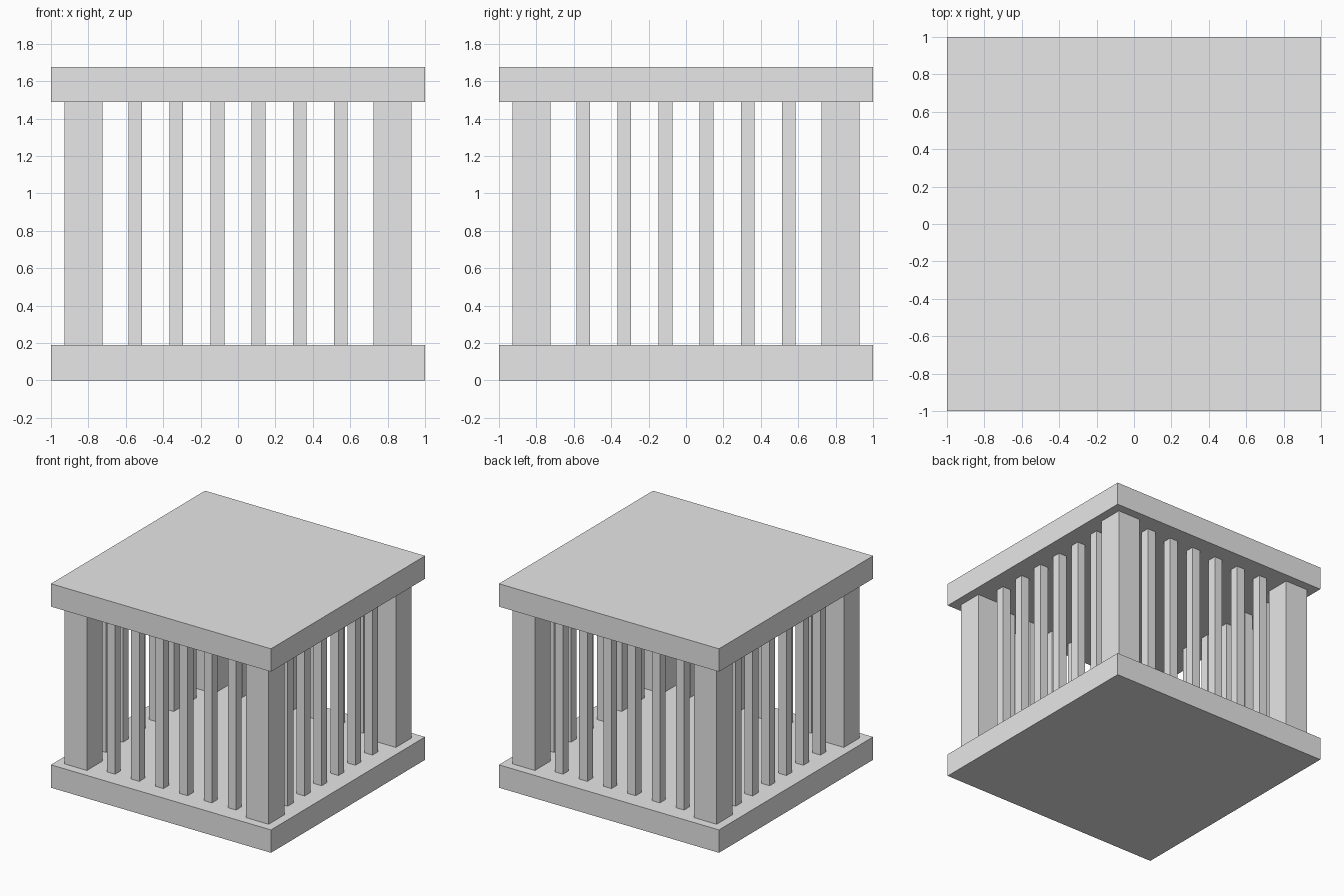
import bpy

cube = bpy.data.objects.get("Cube")
if cube:
    bpy.data.objects.remove(cube, do_unlink=True)

SLAB = 0.188       # slab thickness
HEIGHT = 1.676     # overall height
RING = 0.826       # distance of posts and bars from the centre
POST = 0.205       # corner post width
BAR = 0.073        # bar width
STEP = 0.22        # spacing between bars

stone = bpy.data.materials.new("light grey")
stone.use_nodes = True
grey = (0.8, 0.8, 0.8, 1)
stone.diffuse_color = grey
stone.node_tree.nodes["Principled BSDF"].inputs["Base Color"].default_value = grey


def block(name, x, y, width, bottom, top):
    """Square upright block between two heights."""
    bpy.ops.mesh.primitive_cube_add(size=1, location=(x, y, (bottom + top) / 2))
    ob = bpy.context.object
    ob.name = name
    ob.scale = (width, width, top - bottom)
    bpy.ops.object.transform_apply(location=False, rotation=False, scale=True)
    ob.data.materials.append(stone)
    return ob


# Base and roof slabs
block("base_slab", 0, 0, 2, 0, SLAB)
block("roof_slab", 0, 0, 2, HEIGHT - SLAB, HEIGHT)

# Corner posts
for sx, side in ((-1, "right"), (1, "left")):
    for sy, end in ((-1, "front"), (1, "back")):
        block(f"{end}_{side}_post", sx * RING, sy * RING, POST, SLAB, HEIGHT - SLAB)

# Six bars along each of the four sides
for i in range(6):
    t = (i - 2.5) * STEP
    for name, x, y in (("front", t, -RING), ("back", t, RING),
                       ("right", -RING, t), ("left", RING, t)):
        block(f"{name}_bar_{i + 1}", x, y, BAR, SLAB, HEIGHT - SLAB)
